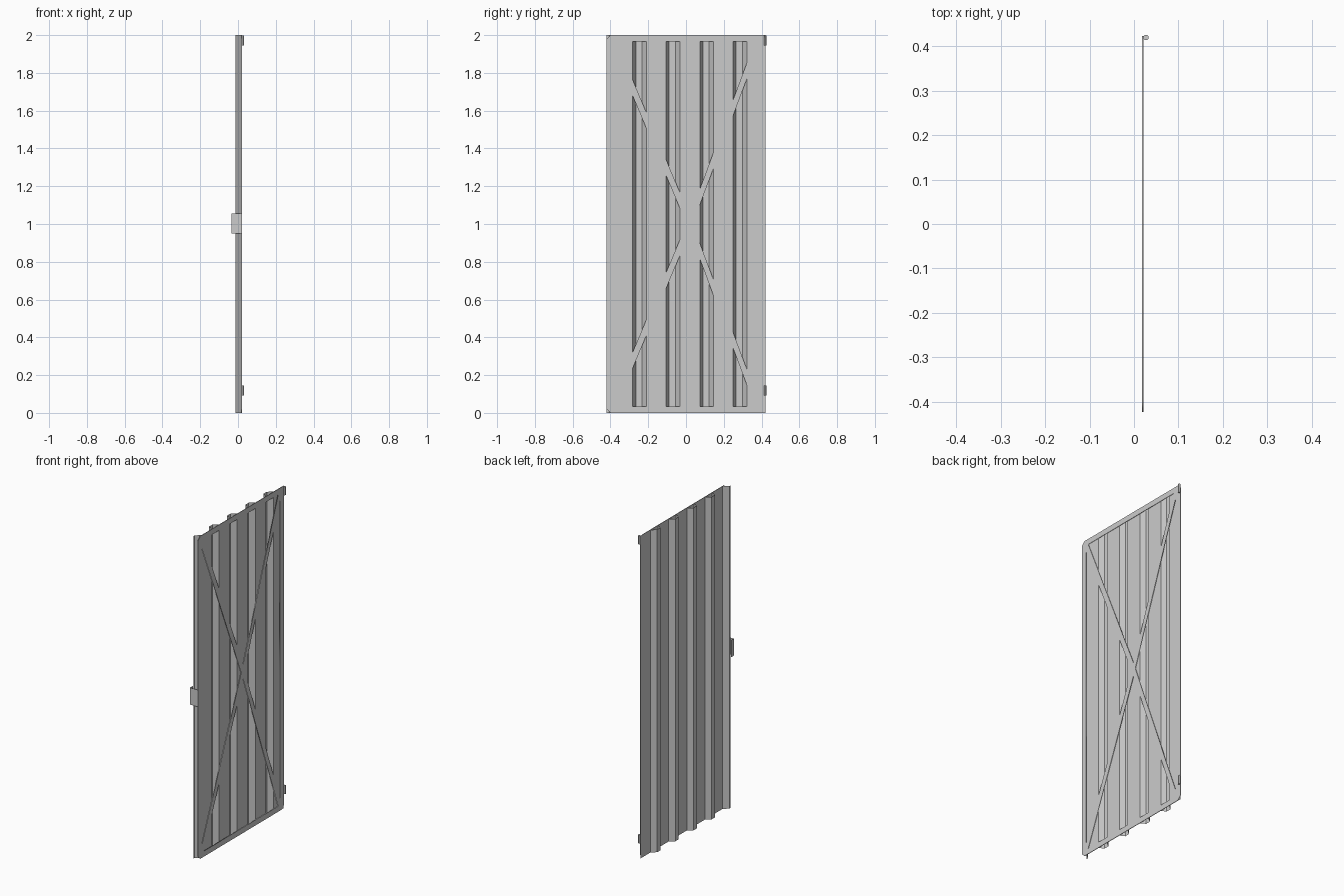
import bpy
import math

if "Cube" in bpy.data.objects:
    bpy.data.objects.remove(bpy.data.objects["Cube"])


def sheet(name, profile, z0, z1):
    """Thin metal sheet: an open (x, y) profile drawn straight up."""
    n = len(profile)
    verts = [(x, y, z) for z in (z0, z1) for x, y in profile]
    faces = [(i, i + 1, n + i + 1, n + i) for i in range(n - 1)]
    mesh = bpy.data.meshes.new(name)
    mesh.from_pydata(verts, [], faces)
    ob = bpy.data.objects.new(name, mesh)
    bpy.context.collection.objects.link(ob)
    return ob


# Corrugated panel: four full ribs and a half rib on the latch edge
BASE, RIB = 0.0175, -0.012
profile = [(RIB, -0.42), (RIB, -0.407), (BASE, -0.385)]
for y in (-0.282, -0.105, 0.073, 0.25):
    profile += [(BASE, y), (RIB, y + 0.016), (RIB, y + 0.049), (BASE, y + 0.072)]
profile.append((BASE, 0.42))
sheet("corrugated_panel", profile, 0, 2)

# Flat frame with cross brace: chamfered plate with four triangular openings
Y, C = 0.422, 0.022
outer = [(-Y + C, 0), (Y - C, 0), (Y, C), (Y, 2 - C),
         (Y - C, 2), (-Y + C, 2), (-Y, 2 - C), (-Y, C)]
cy, half, reach = 0.02, 0.0425, 0.966
left, right = -0.385, 0.38
sl, sr = reach / (cy - left), reach / (right - cy)
openings = []
for s in (1, -1):
    openings.append([(cy, 1 + s * half),
                     (cy - (reach - half) / sl, 1 + s * reach),
                     (cy + (reach - half) / sr, 1 + s * reach)])
for edge, slope, s in ((left, sl, -1), (right, sr, 1)):
    openings.append([(cy + s * half / slope, 1),
                     (edge, 1 + reach - half), (edge, 1 - reach + half)])

curve = bpy.data.curves.new("cross_braced_frame", 'CURVE')
curve.dimensions = '2D'
curve.fill_mode = 'BOTH'
curve.extrude = 0.0015
for loop in [outer] + openings:
    sp = curve.splines.new('POLY')
    sp.points.add(len(loop) - 1)
    for p, (a, b) in zip(sp.points, loop):
        p.co = (a, b, 0, 1)
    sp.use_cyclic_u = True
frame = bpy.data.objects.new("cross_braced_frame", curve)
frame.rotation_euler = (math.pi / 2, 0, math.pi / 2)
frame.location.x = 0.0195
bpy.context.collection.objects.link(frame)
bpy.context.view_layer.objects.active = frame
frame.select_set(True)
bpy.ops.object.convert(target='MESH')

# Latch plate hooked around the opening edge
sheet("latch_plate", [(0.021, -0.4215), (-0.034, -0.4215), (-0.034, -0.392)], 0.95, 1.055)

# Hinge pins
for label, z in (("lower", 0.119), ("upper", 1.972)):
    bpy.ops.mesh.primitive_cylinder_add(vertices=12, radius=0.006, depth=0.053,
                                        location=(0.027, 0.419, z))
    bpy.context.object.name = label + "_hinge"
    bpy.ops.object.shade_smooth_by_angle()
